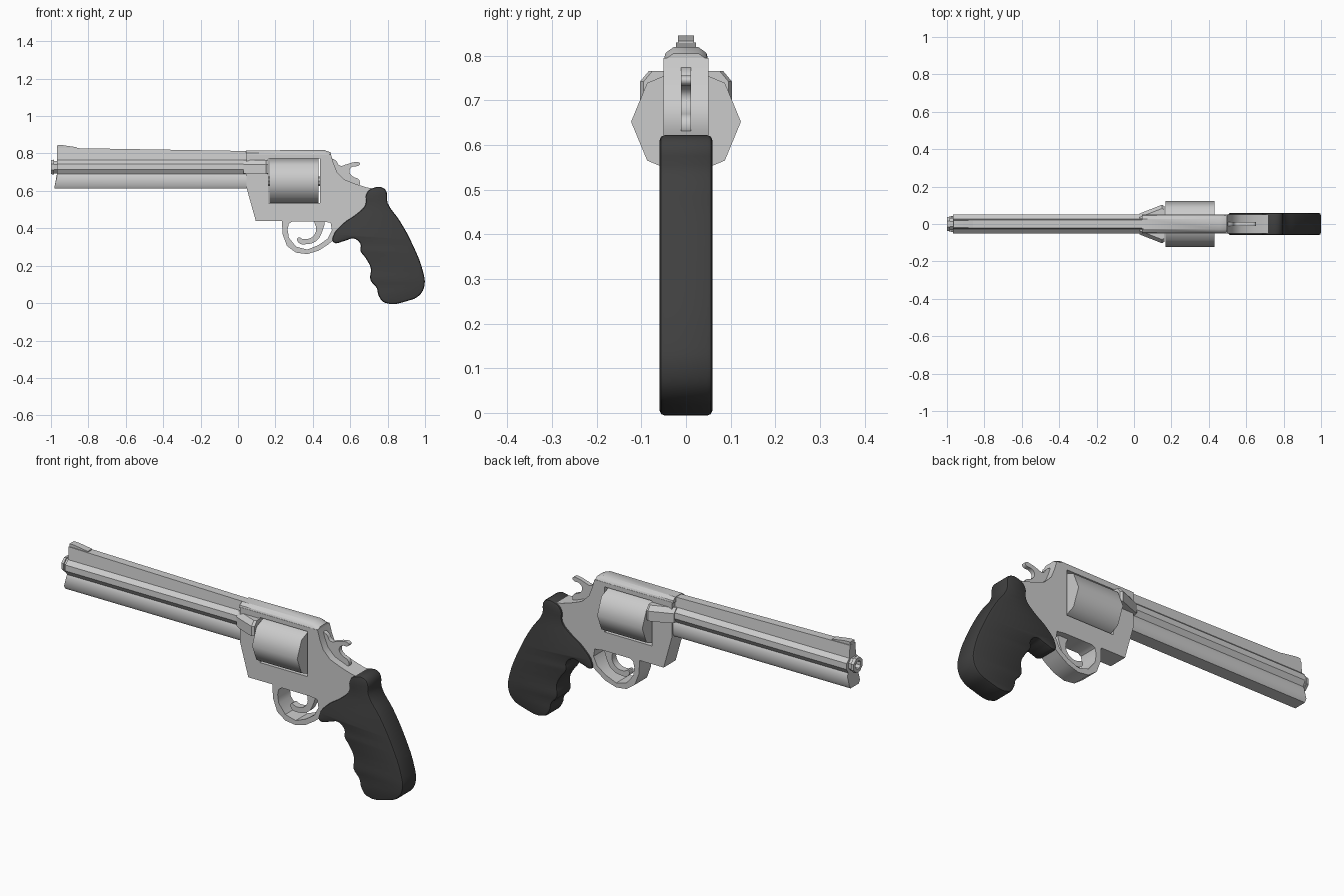
import bpy, bmesh, math
from mathutils import Matrix

if "Cube" in bpy.data.objects:
    bpy.data.objects.remove(bpy.data.objects["Cube"])

dark = bpy.data.materials.new("dark_grip")
dark.diffuse_color = (0.05, 0.05, 0.05, 1)
dark.use_nodes = True
dark.node_tree.nodes["Principled BSDF"].inputs["Base Color"].default_value = dark.diffuse_color


def finish(name, mesh, angle=35):
    ob = bpy.data.objects.new(name, mesh)
    bpy.context.collection.objects.link(ob)
    bpy.ops.object.select_all(action='DESELECT')
    ob.select_set(True)
    bpy.context.view_layer.objects.active = ob
    bpy.ops.object.shade_smooth_by_angle(angle=math.radians(angle))
    return ob


def plate(name, loops, half, bevel=0.0, smooth=False):
    """Side profile in (x, z), with optional holes, extruded to +-half in y."""
    cu = bpy.data.curves.new(name + "_profile", 'CURVE')
    cu.dimensions, cu.fill_mode, cu.resolution_u = '2D', 'BOTH', 4
    cu.extrude, cu.bevel_depth, cu.offset, cu.bevel_resolution = half - bevel, bevel, -bevel, 1
    for pts in loops:
        sp = cu.splines.new('BEZIER' if smooth else 'POLY')
        items = sp.bezier_points if smooth else sp.points
        items.add(len(pts) - 1)
        for p, (x, z) in zip(items, pts):
            if smooth:
                p.co = (x, z, 0)
                p.handle_left_type = p.handle_right_type = 'AUTO'
            else:
                p.co = (x, z, 0, 1)
        sp.use_cyclic_u = True
    tmp = bpy.data.objects.new(name + "_tmp", cu)
    bpy.context.collection.objects.link(tmp)
    dg = bpy.context.evaluated_depsgraph_get()
    me = bpy.data.meshes.new_from_object(tmp.evaluated_get(dg))
    bpy.data.objects.remove(tmp)
    me.transform(Matrix.Rotation(math.pi / 2, 4, 'X'))
    bm = bmesh.new()
    bm.from_mesh(me)
    bmesh.ops.remove_doubles(bm, verts=bm.verts, dist=1e-5)
    bmesh.ops.recalc_face_normals(bm, faces=bm.faces)
    bm.to_mesh(me)
    bm.free()
    return finish(name, me)


def loft(name, rings, closed=False, angle=35):
    """Skin a list of equal-length (x, y, z) rings; closed joins last to first."""
    bm = bmesh.new()
    vs = [[bm.verts.new(p) for p in r] for r in rings]
    n = len(vs[0])
    pairs = list(zip(vs, vs[1:])) + ([(vs[-1], vs[0])] if closed else [])
    for a, b in pairs:
        for i in range(n):
            bm.faces.new((a[i], a[(i + 1) % n], b[(i + 1) % n], b[i]))
    if not closed:
        bm.faces.new(vs[0])
        bm.faces.new(vs[-1])
    bmesh.ops.recalc_face_normals(bm, faces=bm.faces)
    me = bpy.data.meshes.new(name)
    bm.to_mesh(me)
    bm.free()
    return finish(name, me, angle)


def mirrored(half):
    return half + [(-y, z) for y, z in reversed(half)]


def ring(x, r, z, n=8, turn=0.0):
    return [(x, r * math.cos(turn + i * math.tau / n), z + r * math.sin(turn + i * math.tau / n))
            for i in range(n)]


# Barrel: top rib, faceted tube and underlug in one section, top tapering to the rear
section = mirrored([(0.022, 0.83), (0.028, 0.765), (0.05, 0.745), (0.052, 0.715),
                    (0.036, 0.69), (0.044, 0.675), (0.044, 0.628), (0.034, 0.612)])
front = [(-0.98 if z < 0.64 else -0.968, y, z) for y, z in section]
back = [(0.06, y, 0.813 if z > 0.8 else z) for y, z in section]
loft("barrel", [front, back])

# Muzzle ring with open bore
t = math.pi / 8
loft("muzzle", [ring(x, r, 0.727, 8, t) for x, r in
     [(-0.96, 0.036), (-0.985, 0.036), (-0.985, 0.043), (-1.0, 0.04), (-1.0, 0.022), (-0.96, 0.022)]],
     closed=True)

# Front sight
plate("front_sight", [[(-0.968, 0.82), (-0.966, 0.845), (-0.94, 0.845), (-0.86, 0.833), (-0.86, 0.82)]], 0.018)

# Frame with cylinder window and trigger guard opening
outline = [(0.046, 0.795), (0.046, 0.615), (0.095, 0.44), (0.235, 0.44), (0.238, 0.37), (0.262, 0.305),
           (0.31, 0.27), (0.37, 0.262), (0.43, 0.28), (0.48, 0.312), (0.52, 0.345), (0.58, 0.39),
           (0.68, 0.45), (0.74, 0.56), (0.74, 0.61), (0.69, 0.618), (0.635, 0.635), (0.57, 0.66),
           (0.53, 0.7), (0.51, 0.75), (0.497, 0.795)]
window = [(0.162, 0.535), (0.438, 0.535), (0.438, 0.772), (0.162, 0.772)]
opening = [(0.29, 0.436), (0.45, 0.436), (0.495, 0.43), (0.502, 0.39), (0.48, 0.345), (0.43, 0.31),
           (0.37, 0.286), (0.31, 0.302), (0.272, 0.35), (0.265, 0.395), (0.272, 0.425)]
plate("frame", [outline, window, opening], 0.05)

# Chamfered top strap
strap = mirrored([(0.05, 0.79), (0.046, 0.806), (0.028, 0.819)])
loft("top_strap", [[(x, y, z - (d if z > 0.8 else 0)) for y, z in strap]
                   for x, d in [(0.042, 0.003), (0.46, 0.0), (0.497, 0.014)]])

# Eight-sided cylinder and its axle
loft("cylinder", [ring(x, 0.123, 0.652) for x in (0.168, 0.43)], angle=50)
loft("cylinder_axle", [ring(x, 0.025, 0.652) for x in (0.15, 0.45)])

# Flared shoulders ahead of the cylinder
for side, label in ((-1, "front"), (1, "back")):
    loft("shoulder_" + label, [[(x, side * y, z) for y, z in
         ((0.03, 0.69), (w, 0.69 + s), (w, 0.742), (w - 0.02, 0.766), (0.03, 0.766))]
         for x, w, s in [(0.03, 0.056, 0.005), (0.05, 0.064, 0.0), (0.15, 0.103, 0.0), (0.163, 0.095, 0.005)]])

# Hammer
plate("hammer", [[(0.48, 0.77), (0.52, 0.765), (0.545, 0.735), (0.58, 0.742), (0.615, 0.752),
                  (0.65, 0.75), (0.648, 0.737), (0.61, 0.728), (0.595, 0.705), (0.61, 0.68),
                  (0.65, 0.655), (0.64, 0.62), (0.52, 0.62)]], 0.011, smooth=True)

# Trigger
plate("trigger", [[(0.41, 0.46), (0.418, 0.39), (0.395, 0.352), (0.35, 0.342), (0.32, 0.35),
                   (0.325, 0.322), (0.365, 0.315), (0.415, 0.33), (0.445, 0.37), (0.452, 0.46)]],
      0.018, smooth=True)

# Grip
grip = plate("grip", [[(0.72, 0.615), (0.785, 0.61), (0.8, 0.535), (0.865, 0.44), (0.935, 0.31),
                       (0.99, 0.165), (0.997, 0.095), (0.97, 0.042), (0.91, 0.013), (0.785, 0.002),
                       (0.752, 0.04), (0.742, 0.08), (0.708, 0.125), (0.71, 0.185), (0.683, 0.24),
                       (0.655, 0.28), (0.655, 0.315), (0.62, 0.345), (0.57, 0.333), (0.51, 0.325),
                       (0.507, 0.355), (0.555, 0.42), (0.64, 0.482), (0.68, 0.525), (0.686, 0.585)]],
             0.059, bevel=0.011, smooth=True)
grip.data.materials.clear()
grip.data.materials.append(dark)
